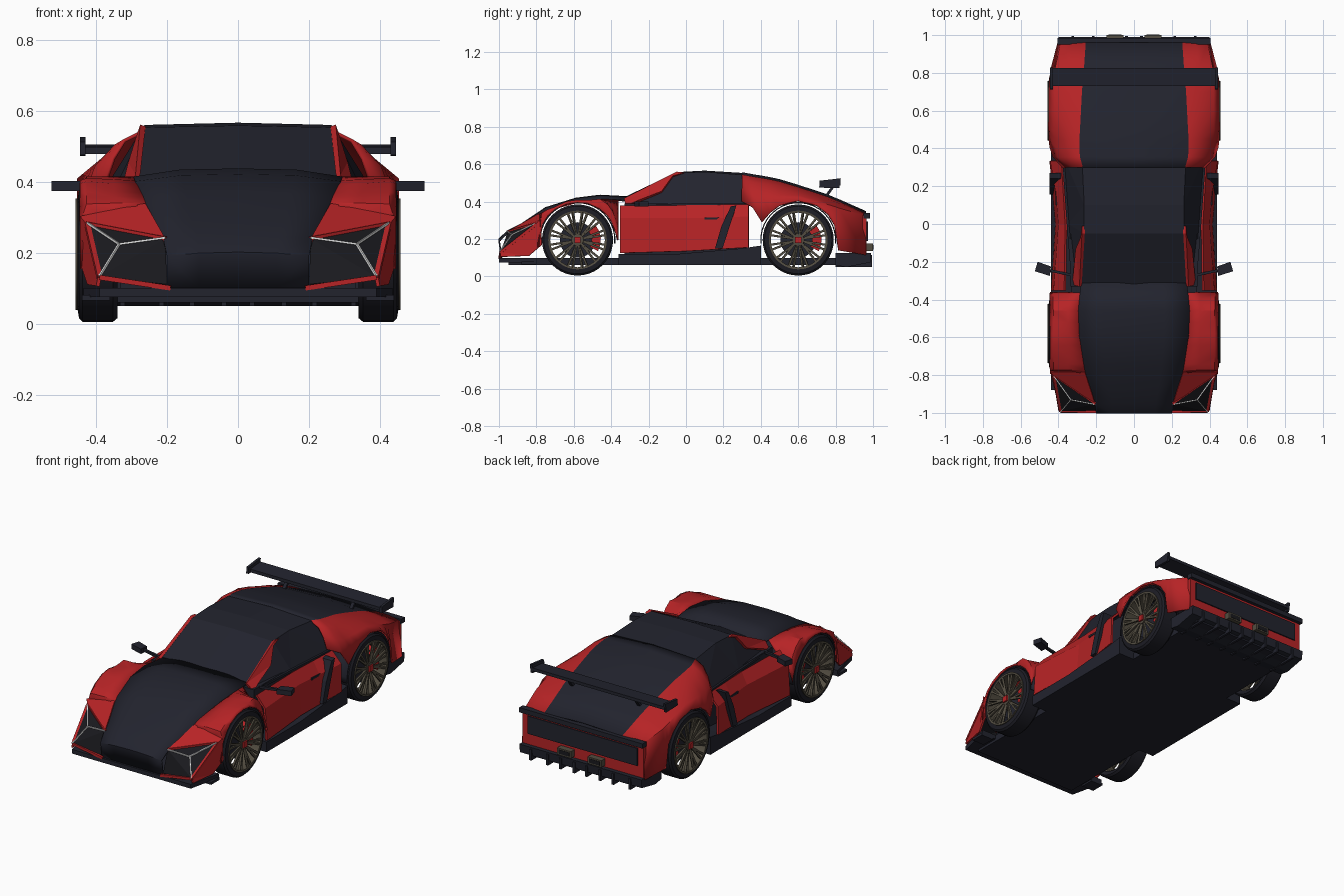
import bpy, bmesh, math
from mathutils import Vector, Matrix

if "Cube" in bpy.data.objects:
    bpy.data.objects.remove(bpy.data.objects["Cube"])


def material(name, r, g, b):
    m = bpy.data.materials.new(name)
    m.diffuse_color = (r, g, b, 1)
    m.use_nodes = True
    m.node_tree.nodes["Principled BSDF"].inputs["Base Color"].default_value = m.diffuse_color
    return m


RED = material("red paint", 0.47, 0.017, 0.019)
DARK = material("dark panel", 0.016, 0.017, 0.027)
BLACK = material("black glass", 0.010, 0.010, 0.013)
TYRE = material("tyre rubber", 0.012, 0.012, 0.018)
BRONZE = material("bronze metal", 0.085, 0.073, 0.052)
WHITE = material("white light", 0.8, 0.8, 0.8)


def finish(name, bm, mats, mirror=False, solid=0, smooth=False):
    bmesh.ops.recalc_face_normals(bm, faces=bm.faces)
    me = bpy.data.meshes.new(name)
    bm.to_mesh(me)
    bm.free()
    for m in mats if isinstance(mats, list) else [mats]:
        me.materials.append(m)
    if smooth:
        me.shade_smooth()
        me.set_sharp_from_angle(angle=math.radians(32))
    ob = bpy.data.objects.new(name, me)
    bpy.context.collection.objects.link(ob)
    if mirror:
        ob.modifiers.new("mirror", 'MIRROR').use_clip = True
    if solid:
        s = ob.modifiers.new("shell", 'SOLIDIFY')
        s.thickness, s.offset = solid, 0
    return ob


def polys(name, verts, faces, mat, **kw):
    bm = bmesh.new()
    vs = [bm.verts.new(v) for v in verts]
    for f in faces:
        bm.faces.new([vs[i] for i in f])
    return finish(name, bm, mat, **kw)


def sheet(name, rows, mats, cols=None, **kw):
    """Skin a grid of points; cols gives the material index per column."""
    bm = bmesh.new()
    g = [[bm.verts.new(p) for p in row] for row in rows]
    for a, b in zip(g, g[1:]):
        for i in range(len(a) - 1):
            f = bm.faces.new((a[i], a[i + 1], b[i + 1], b[i]))
            f.material_index = cols[i] if cols else 0
    return finish(name, bm, mats, **kw)


def prism(name, yz, x0, x1, mat, mirror=True):
    n = len(yz)
    verts = [(x0, *p) for p in yz] + [(x1, *p) for p in yz]
    faces = [list(range(n)), list(range(n, 2 * n))]
    faces += [(i, (i + 1) % n, n + (i + 1) % n, n + i) for i in range(n)]
    return polys(name, verts, faces, mat, mirror=mirror)


def box(name, x, y, z, mat, mirror=False):
    return prism(name, [(y[0], z[0]), (y[1], z[0]), (y[1], z[1]), (y[0], z[1])], x[0], x[1], mat, mirror)


def add_bar(bm, a, b, w, h):
    a, b = Vector(a), Vector(b)
    d = b - a
    rot = d.to_track_quat('Z', 'X').to_matrix().to_4x4()
    m = Matrix.Translation((a + b) / 2) @ rot @ Matrix.Diagonal((w, h, d.length, 1))
    bmesh.ops.create_cube(bm, size=1, matrix=m)


def bars(name, pairs, w, h, mat, mirror=True):
    bm = bmesh.new()
    for a, b in pairs:
        add_bar(bm, a, b, w, h)
    return finish(name, bm, mat, mirror=mirror)


def lathe(name, prof, y, z, mat, n=40):
    """Closed (radius, x) profile turned around a sideways axle."""
    prof = prof + prof[:1]
    rows = []
    for k in range(n + 1):
        t = 2 * math.pi * k / n
        rows.append([(x, y + r * math.cos(t), z + r * math.sin(t)) for r, x in prof])
    return sheet(name, rows, mat, mirror=True, smooth=True)


FRONT, REAR, AXLE = -0.58, 0.60, 0.195


def arch(y, yc, low, r=0.21):
    d = r * r - (y - yc) ** 2
    return max(low, AXLE + math.sqrt(d)) if d > 0 else low


# Wheels: tyre, rim, paired spokes, brake and hub
for label, yc in (("front", FRONT), ("rear", REAR)):
    lathe(label + "_tyre", [(.155, .35), (.18, .34), (.19, .352), (.19, .438), (.18, .448), (.155, .452)], yc, AXLE, TYRE)
    lathe(label + "_rim", [(.146, .36), (.157, .36), (.157, .458), (.146, .456)], yc, AXLE, BRONZE)
    lathe(label + "_hub", [(.0, .43), (.034, .43), (.032, .448), (.0, .45)], yc, AXLE, BRONZE, 20)
    lathe(label + "_brake_disc", [(.0, .385), (.095, .385), (.095, .395), (.0, .395)], yc, AXLE, DARK, 28)
    box(label + "_hub_cap", (.445, .458), (yc - .017, yc + .017), (AXLE - .017, AXLE + .017), RED, True)
    spokes = []
    for k in range(12):
        for off in (-.09, .09):
            t = 2 * math.pi * (k + .5) / 12
            p = lambda r, t, x: (x, yc + r * math.cos(t), AXLE + r * math.sin(t))
            spokes.append((p(.025, t, .438), p(.152, t + off, .451)))
    bars(label + "_spokes", spokes, .011, .011, BRONZE)
    ring = [(yc + r * math.cos(t), AXLE + r * math.sin(t)) for r, ts in ((.075, (-.5, -.2, .1, .4, .7)), (.125, (.7, .4, .1, -.2, -.5))) for t in ts]
    prism(label + "_caliper", ring, .375, .42, RED)
    # Dark liner inside the wheel arch
    ts = [math.radians(a) for a in range(-5, 186, 10)]
    rows = [[(x, yc + .2 * math.cos(t), AXLE + .2 * math.sin(t)) for x in (.31, .435)] for t in ts]
    sheet(label + "_arch_liner", rows, DARK, mirror=True, solid=.006, smooth=True)

# Floor, tub, skirts and splitter
box("floor", (-.34, .34), (-.95, .96), (.06, .10), DARK)
box("cabin_tub", (-.335, .335), (-.33, .33), (.09, .39), DARK)
prism("side_skirt", [(-.36, .06), (.40, .06), (.40, .165), (.30, .15), (-.05, .12), (-.36, .12)], .33, .44, DARK)
polys("front_splitter", [(x, y, z) for z in (.075, .1) for x, y in ((0, -1), (.39, -1), (.435, -.80), (0, -.80))],
      [(0, 1, 2, 3), (4, 5, 6, 7), (0, 1, 5, 4), (1, 2, 6, 5), (2, 3, 7, 6)], DARK, mirror=True)
box("splitter_fence", (.36, .44), (-.88, -.80), (.065, .08), DARK, True)

# Hood and nose panel
HOOD = [(-1, .20, .19, .20), (-.95, .21, .235, .245), (-.88, .235, .27, .28), (-.75, .265, .35, .367),
        (-.59, .29, .397, .417), (-.46, .295, .41, .433), (-.31, .28, .405, .425)]
rows = [[(0, -.985, .10), (.11, -.985, .10), (.20, -.985, .10)]]
rows += [[(0, y, c), (w * .55, y, c - .003), (w, y, e)] for y, w, e, c in HOOD]
sheet("hood", rows, DARK, mirror=True, solid=.008, smooth=True)
box("nose_badge_bar", (-.07, .07), (-1.0, -.99), (.19, .2), RED)


def hood_edge(y):
    for a, b in zip(HOOD, HOOD[1:]):
        if y <= b[0]:
            t = (y - a[0]) / (b[0] - a[0])
            return a[1] + t * (b[1] - a[1]), a[2] + t * (b[2] - a[2])


# Front fenders follow the wheel arch
rows = []
for y in (-.79, -.77, -.74, -.70, -.64, -.58, -.52, -.46, -.42, -.395, -.375, -.365):
    w, e = hood_edge(y)
    z = arch(y, FRONT, .20 if y > FRONT else .16)
    s = max(z, min(e, z + .05))
    rows.append([(w, y, e), (.35, y, e * .5 + s * .5), (.425, y, s), (.443, y, max(z - .006, .15))])
sheet("front_fender", rows, RED, mirror=True, solid=.01, smooth=True)

# Nose corners: red skin, faceted headlight, light strips
A, B, C, D = (.205, -.95, .238), (.425, -.80, .28), (.39, -.99, .13), (.335, -.925, .22)
polys("headlight", [A, B, C, D, (.20, -.985, .11)], [(0, 1, 3), (1, 2, 3), (2, 0, 3), (0, 2, 4)], BLACK, mirror=True, solid=.005)
polys("nose_corner", [A, B, C, (.26, -.78, .335), (.442, -.78, .30), (.44, -.77, .17), (.42, -.84, .11), (.395, -.99, .105)],
      [(0, 1, 4, 3), (1, 2, 6, 5, 4), (2, 7, 6)], RED, mirror=True, solid=.01)
bars("headlight_trim", [(A, B), (B, C), ((.19, -.995, .1), C)], .014, .014, RED)
fwd = lambda p: (p[0], p[1] - .006, p[2] + .004)
bars("light_strip", [(fwd(D), fwd(p)) for p in (A, B, C)], .006, .006, WHITE)

# Cabin: windscreen, roof, side glass, pillars
polys("cabin", [(0, -.32, .425), (.28, -.31, .41), (0, -.05, .555), (.262, -.05, .55), (0, .1, .563), (.262, .1, .557),
                (0, .31, .55), (.272, .31, .54), (.345, 0, .38), (.372, .36, .38), (.32, -.31, .37)],
      [(0, 1, 3, 2), (2, 3, 5, 4), (4, 5, 7, 6), (1, 10, 8, 3), (3, 8, 5), (5, 8, 9), (5, 9, 7)], DARK, mirror=True, solid=.006)
polys("window_pillar", [(.283, -.33, .413), (.322, -.32, .372), (.316, -.26, .40), (.302, -.13, .452), (.276, -.07, .535),
                        (.268, -.01, .553), (.268, -.05, .558)], [(0, 1, 2, 3), (0, 3, 4, 6), (6, 4, 5)], RED, mirror=True, solid=.016)
bars("window_sill", [((.325, -.31, .378), (.35, 0, .383)), ((.35, 0, .383), (.375, .35, .383))], .014, .012, DARK)

# Rear body: dark engine cover between curved red quarters
REAR_ROWS = [(.30, .27, .54, .32, .515, .35, .465, .372, .40), (.355, .285, .53, .345, .50, .40, .44, .425, .37),
             (.405, .288, .522, .35, .493, .41, .43, .442, .29), (.45, .288, .514, .35, .488, .415, .43, .448, 0),
             (.5, .285, .503, .35, .48, .42, .43, .45, 0), (.6, .28, .473, .35, .457, .42, .43, .45, 0),
             (.7, .275, .44, .34, .427, .42, .402, .449, 0), (.76, .27, .42, .34, .409, .42, .38, .445, 0),
             (.795, .266, .405, .34, .395, .418, .37, .44, 0), (.815, .265, .397, .34, .387, .416, .363, .438, .14),
             (.96, .255, .333, .33, .33, .385, .322, .40, .115)]
rows = [[(0, y, b + .012), (a, y, b), (c, y, d), (e, y, f), (g, y, h or arch(y, REAR, .15))]
        for y, a, b, c, d, e, f, g, h in REAR_ROWS]
sheet("rear_body", rows, [DARK, RED], cols=[0, 1, 1, 1], mirror=True, solid=.01, smooth=True)
slats = [(y, .505 - (y - .5) * .32) for y in (.5, .56, .62, .68, .74)]
bars("engine_slat", [((.05, y, z - .008), (.17, y, z - .011)) for y, z in slats], .012, .018, DARK)

# Tail: panel, lip, exhausts, diffuser with fins
box("tail_panel", (-.398, .398), (.945, .965), (.115, .325), RED)
box("tail_inset", (-.36, .36), (.96, .972), (.19, .295), DARK)
box("tail_lip", (-.405, .405), (.95, .985), (.31, .338), DARK)
box("exhaust", (.055, .145), (.95, 1.0), (.135, .175), BRONZE, True)
box("exhaust_opening", (.065, .135), (.995, 1.002), (.143, .167), BLACK, True)
prism("diffuser", [(.80, .06), (.86, .05), (.985, .075), (.99, .125), (.80, .125)], 0, .40, DARK)
for x in (.04, .13, .215, .325):
    prism("diffuser_fin", [(.80, .05), (.995, .05), (.995, .115), (.80, .10)], x - .007, x + .007, DARK)

# Doors pinch inward at the middle
DOOR = [(-.352, .365, .375, .42, .31, .432, .125), (0, .36, .378, .395, .31, .41, .135),
        (.17, .37, .38, .41, .31, .425, .145), (.335, .38, .382, .438, .32, .442, .155)]
sheet("door", [[(a, y, b), (c, y, d), (e, y, f)] for y, a, b, c, d, e, f in DOOR], RED, mirror=True, solid=.012)
prism("side_intake_blade", [(.155, .15), (.195, .15), (.27, .38), (.24, .375), (.19, .27)], .38, .447, DARK)
box("door_handle", (.40, .416), (.10, .185), (.304, .316), DARK, True)

# Mirrors
bars("mirror_arm", [((.33, -.27, .385), (.45, -.245, .387))], .014, .014, DARK)
polys("wing_mirror", [(x, y, z) for z in (.373, .402) for x, y in ((.445, -.275), (.525, -.25), (.51, -.20), (.44, -.225))],
      [(0, 1, 2, 3), (4, 5, 6, 7), (0, 1, 5, 4), (1, 2, 6, 5), (2, 3, 7, 6), (3, 0, 4, 7)], DARK, mirror=True)

# Rear wing with end plates and stays
prism("wing", [(.73, .478), (.825, .487), (.825, .505), (.73, .497)], 0, .438, DARK)
prism("wing_end_plate", [(.712, .475), (.82, .472), (.828, .525), (.715, .512)], .43, .445, DARK)
bars("wing_stay", [((.22, .735, .41), (.22, .79, .485))], .014, .02, DARK)
